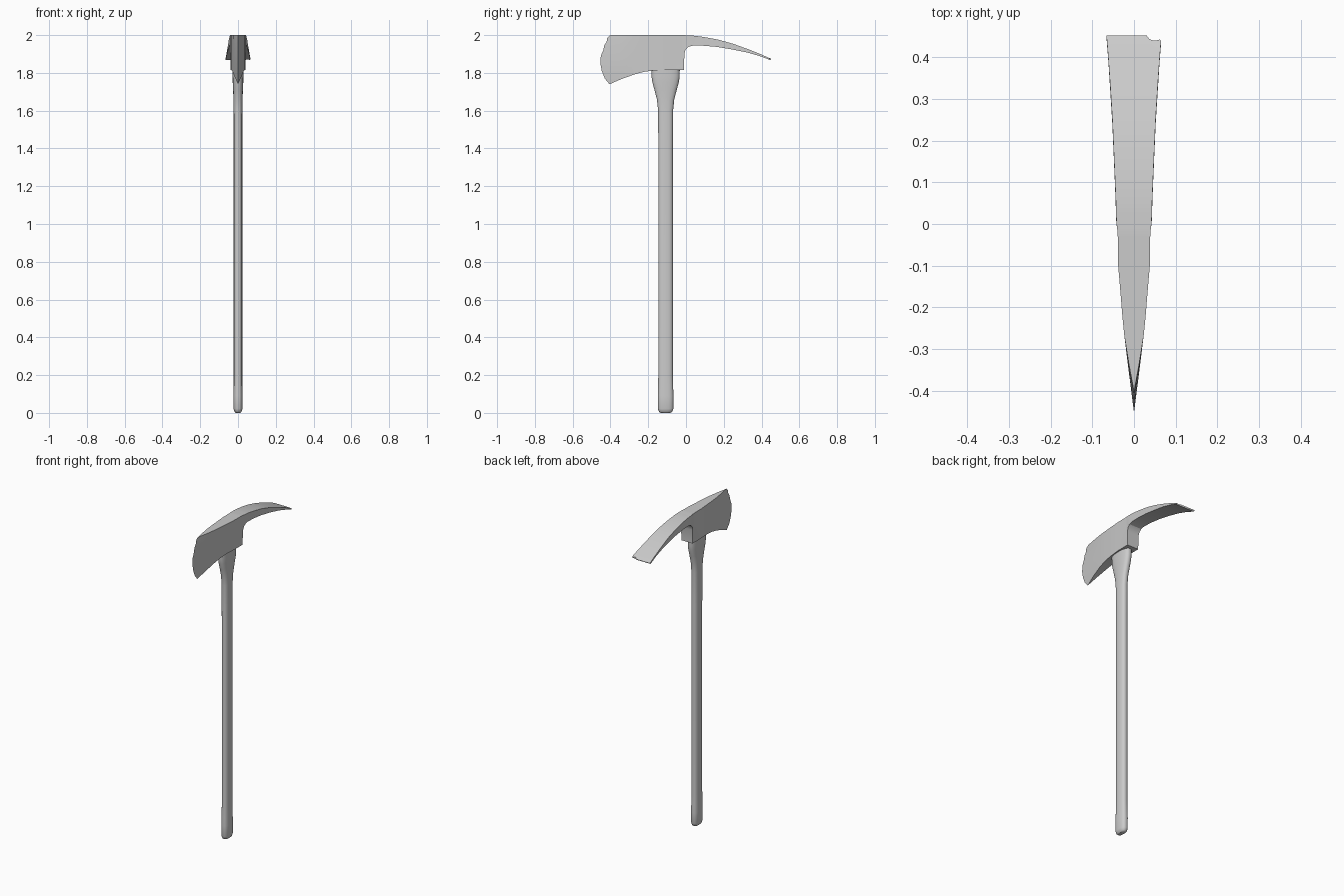
import bpy, bmesh, math


def finish(name, bm, angle=30):
    bmesh.ops.remove_doubles(bm, verts=bm.verts, dist=0.0002)
    bmesh.ops.recalc_face_normals(bm, faces=bm.faces)
    mesh = bpy.data.meshes.new(name)
    bm.to_mesh(mesh)
    bm.free()
    ob = bpy.data.objects.new(name, mesh)
    bpy.context.collection.objects.link(ob)
    bpy.ops.object.select_all(action='DESELECT')
    bpy.context.view_layer.objects.active = ob
    ob.select_set(True)
    bpy.ops.object.shade_smooth_by_angle(angle=math.radians(angle))
    return ob


def loft(bm, rings):
    """Skin closed rings of equal length and cap both ends."""
    vs = [[bm.verts.new(p) for p in r] for r in rings]
    n = len(vs[0])
    for a, b in zip(vs, vs[1:]):
        for i in range(n):
            j = (i + 1) % n
            bm.faces.new((a[i], a[j], b[j], b[i]))
    return vs


# Handle: rounded oval sections (z, centre y, half width x, half depth y)
sections = [(0.0, -0.108, 0.012, 0.026), (0.006, -0.108, 0.019, 0.035),
            (0.022, -0.108, 0.024, 0.041), (0.09, -0.108, 0.024, 0.0415),
            (0.14, -0.108, 0.023, 0.040), (0.20, -0.108, 0.0225, 0.0385),
            (1.40, -0.108, 0.0225, 0.0385), (1.60, -0.108, 0.023, 0.0395),
            (1.66, -0.108, 0.024, 0.046), (1.71, -0.108, 0.026, 0.059),
            (1.75, -0.108, 0.028, 0.070), (1.78, -0.108, 0.029, 0.0745),
            (1.85, -0.108, 0.029, 0.0755)]
rings = []
for z, cy, rx, ry in sections:
    ring = []
    for i in range(24):
        c, s = math.cos(math.tau * i / 24), math.sin(math.tau * i / 24)
        ring.append((rx * math.copysign(abs(c) ** 0.8, c),
                     cy + ry * math.copysign(abs(s) ** 0.8, s), z))
    rings.append(ring)
bm = bmesh.new()
vs = loft(bm, rings)
bm.faces.new(vs[0])
bm.faces.new(vs[-1])
finish("handle", bm, 40)

# Head: chipped cutting edge (y, z) from bottom to top
edge = [(-0.405, 1.74), (-0.43, 1.77), (-0.446, 1.81), (-0.453, 1.85),
        (-0.451, 1.89), (-0.438, 1.92), (-0.433, 1.945), (-0.42, 1.965),
        (-0.417, 1.985), (-0.402, 2.0)]
n = len(edge)
# Stations along the head: bottom y, z, top y, z, half width
stations = [(-0.34, 1.768, -0.335, 2.0, 0.0125), (-0.27, 1.793, -0.27, 2.0, 0.023),
            (-0.22, 1.806, -0.22, 2.0, 0.028), (-0.17, 1.813, -0.17, 2.0, 0.032),
            (-0.10, 1.815, -0.10, 2.0, 0.038), (-0.01, 1.815, -0.03, 2.0, 0.039),
            (-0.009, 1.90, -0.01, 2.0, 0.0405), (-0.002, 1.924, 0.0, 1.999, 0.042),
            (0.012, 1.938, 0.025, 1.998, 0.043), (0.035, 1.944, 0.05, 1.996, 0.0435),
            (0.09, 1.944, 0.10, 1.989, 0.0455), (0.16, 1.938, 0.17, 1.976, 0.0485),
            (0.24, 1.925, 0.25, 1.954, 0.052), (0.32, 1.909, 0.33, 1.925, 0.057),
            (0.39, 1.889, 0.395, 1.899, 0.0615), (0.446, 1.868, 0.452, 1.874, 0.066)]
columns = [(edge, 0.0)]
for k, (yb, zb, yt, zt, w) in enumerate(stations):
    col = []
    for i in range(n):
        t = i / (n - 1)
        y = yb + (yt - yb) * t
        if k == 0:  # the first station follows the curved edge
            y -= 0.07 * t * (1 - t)
        col.append((y, zb + (zt - zb) * t))
    columns.append((col, w))
rings = [[(w, y, z) for y, z in c] + [(-w, y, z) for y, z in reversed(c)]
         for c, w in columns]
bm = bmesh.new()
vs = loft(bm, rings)
bm.faces.new(vs[-1])
head = finish("axe_head", bm, 30)

# Chip in the corner of the adze edge
chip = [(0.028, 0.48), (0.031, 0.451), (0.037, 0.444), (0.045, 0.441), (0.054, 0.441),
        (0.062, 0.443), (0.065, 0.440), (0.067, 0.430), (0.09, 0.42), (0.09, 0.48)]
bm = bmesh.new()
vs = loft(bm, [[(x, y, z) for x, y in chip] for z in (1.8, 2.0)])
bm.faces.new(vs[0])
bm.faces.new(vs[1])
cutter = finish("chip_cutter", bm)
cutter.hide_render = True
cutter.hide_set(True)
mod = head.modifiers.new("chip", 'BOOLEAN')
mod.operation = 'DIFFERENCE'
mod.solver = 'EXACT'
mod.object = cutter
